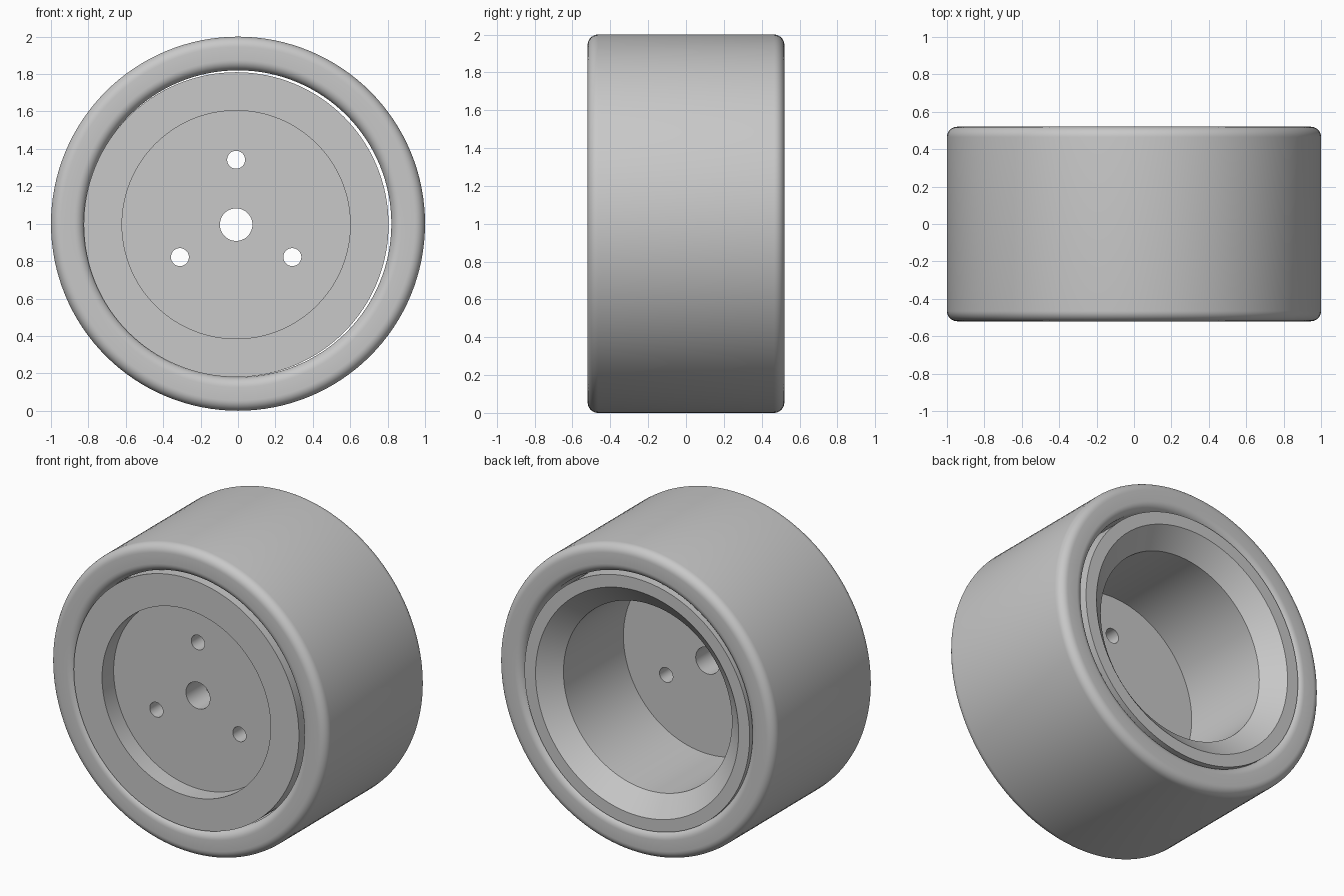
import bpy, bmesh
from math import cos, sin, pi, radians

if "Cube" in bpy.data.objects:
    bpy.data.objects.remove(bpy.data.objects["Cube"], do_unlink=True)

HALF = 0.52          # half the wheel width
HUB_X, HUB_Z = -0.01, 0.995
FILLET = 0.055

grey = bpy.data.materials.new("plain grey")
grey.use_nodes = True
colour = (0.58, 0.58, 0.58, 1)
grey.diffuse_color = colour
grey.node_tree.nodes["Principled BSDF"].inputs["Base Color"].default_value = colour


def lathe(name, profile, x, z, sides=128, closed=False):
    """Revolve (radius, y) points around an axis along y."""
    bm = bmesh.new()
    rings = [[bm.verts.new((r * cos(2 * pi * i / sides), y, r * sin(2 * pi * i / sides)))
              for i in range(sides)] for r, y in profile]
    pairs = list(zip(rings, rings[1:]))
    if closed:
        pairs.append((rings[-1], rings[0]))
    for a, b in pairs:
        for i in range(sides):
            j = (i + 1) % sides
            bm.faces.new((a[i], a[j], b[j], b[i]))
    if not closed:
        bm.faces.new(rings[0])
        bm.faces.new(rings[-1])
    bmesh.ops.recalc_face_normals(bm, faces=bm.faces)
    mesh = bpy.data.meshes.new(name)
    bm.to_mesh(mesh)
    bm.free()
    mesh.materials.append(grey)
    obj = bpy.data.objects.new(name, mesh)
    obj.location = (x, 0, z)
    bpy.context.collection.objects.link(obj)
    return obj


def smooth(obj):
    bpy.ops.object.select_all(action="DESELECT")
    obj.select_set(True)
    bpy.context.view_layer.objects.active = obj
    bpy.ops.object.shade_smooth_by_angle(angle=radians(30))


# Tyre: a ring with all four corners rounded
tyre_profile = []
for r, y, start in ((1 - FILLET, HALF - FILLET, 0), (0.82 + FILLET, HALF - FILLET, 1),
                    (0.82 + FILLET, FILLET - HALF, 2), (1 - FILLET, FILLET - HALF, 3)):
    for k in range(9):
        a = (start + k / 8) * pi / 2
        tyre_profile.append((r + FILLET * cos(a), y + FILLET * sin(a)))
tyre = lathe("tyre", tyre_profile, 0, 1, closed=True)

# Hub: shallow front recess, deep chamfered rear bore, thin web between
hub = lathe("hub", [(0.61, -0.40), (0.61, -HALF), (0.815, -HALF), (0.815, HALF),
                    (0.735, HALF), (0.61, 0.41), (0.61, -0.21)], HUB_X, HUB_Z)

# Axle hole and three bolt holes through the web
holes = [("axle_cutter", 0.087, 0, 0)]
for i in range(3):
    a = pi / 2 + i * 2 * pi / 3
    holes.append(("bolt_cutter", 0.048, 0.347 * cos(a), 0.347 * sin(a)))
bpy.context.view_layer.objects.active = hub
for name, radius, dx, dz in holes:
    cutter = lathe(name, [(radius, -0.6), (radius, 0)], HUB_X + dx, HUB_Z + dz, sides=48)
    cutter.hide_render = True
    mod = hub.modifiers.new("hole", "BOOLEAN")
    mod.operation = "DIFFERENCE"
    mod.solver = "EXACT"
    mod.object = cutter
    bpy.context.view_layer.update()
    bpy.ops.object.modifier_apply(modifier=mod.name)
    bpy.data.objects.remove(cutter, do_unlink=True)

for part in (tyre, hub):
    smooth(part)
